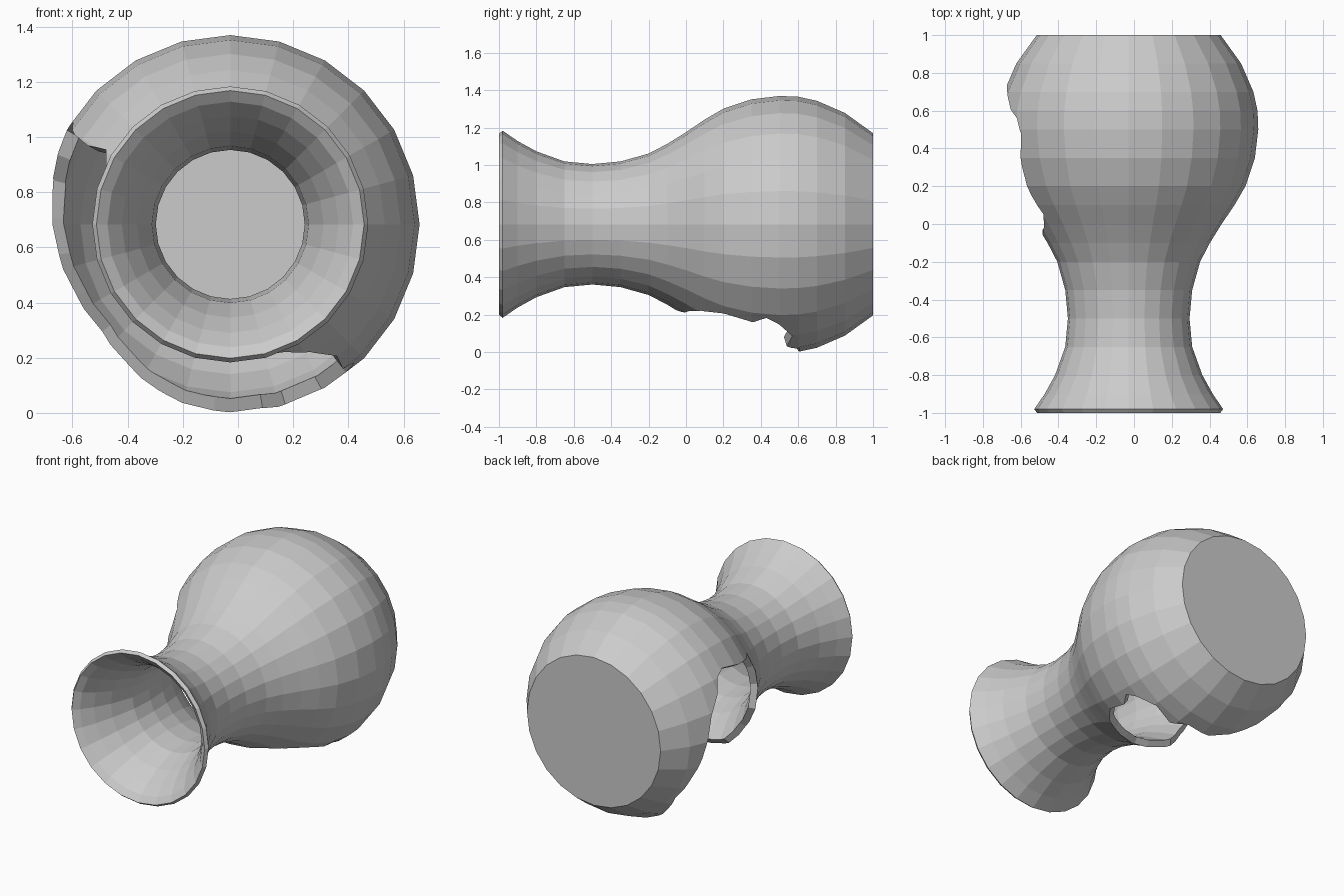
import bpy, bmesh
from math import sin, cos, radians
from mathutils import Vector

if "Cube" in bpy.data.objects:
    bpy.data.objects.remove(bpy.data.objects["Cube"])

AXIS_X, AXIS_Z = -0.028, 0.683
WALL, SIDES = 0.052, 24

# Outer profile as (y, radius), mouth to base
PROFILE = [(-1.0, .485), (-.98, .5), (-.9, .445), (-.8, .39), (-.65, .336), (-.5, .322),
           (-.35, .336), (-.2, .378), (-.1, .43), (0, .492), (.1, .56), (.2, .618),
           (.35, .668), (.5, .686), (.6, .682), (.7, .66), (.85, .595), (1.0, .487)]


def radius_at(y):
    for (y0, r0), (y1, r1) in zip(PROFILE, PROFILE[1:]):
        if y0 <= y <= y1:
            return r0 + (r1 - r0) * (y - y0) / (y1 - y0)
    return PROFILE[-1][1]


def polar(angle, y, r):
    a = radians(angle)
    return Vector((AXIS_X + r * cos(a), y, AXIS_Z + r * sin(a)))


def make_object(name, bm):
    bmesh.ops.recalc_face_normals(bm, faces=bm.faces[:])
    mesh = bpy.data.meshes.new(name)
    bm.to_mesh(mesh)
    bm.free()
    obj = bpy.data.objects.new(name, mesh)
    bpy.context.collection.objects.link(obj)
    return obj


# Vase: outer wall, rim, inner wall and thick floor
inner = [(y, radius_at(y) - WALL) for y, r in PROFILE[2:-1]]
loop = [(.95, radius_at(.95) - WALL)] + inner[::-1] + [(-.97, .445)] + PROFILE
bm = bmesh.new()
rings = [[bm.verts.new(polar(360 * i / SIDES, y, r)) for i in range(SIDES)] for y, r in loop]
for a, b in zip(rings, rings[1:]):
    for i in range(SIDES):
        j = (i + 1) % SIDES
        bm.faces.new((a[i], a[j], b[j], b[i]))
bm.faces.new(rings[0])
bm.faces.new(rings[-1])
vase = make_object("broken_vase", bm)

# Jagged hole outline on the surface: (angle around axis, y)
HOLE = [(149, .05), (160, -.02), (176, -.06), (195, -.03), (215, -.05), (235, -.02),
        (255, -.05), (267, -.06), (280, -.02), (293, .02), (302, .08), (309, .2),
        (308, .36), (312, .43), (308, .5), (299, .57), (287, .54), (280, .61), (265, .6),
        (250, .68), (235, .76), (220, .82), (205, .8), (190, .76), (178, .73),
        (166, .69), (158, .61), (150, .56), (147, .48), (150, .3), (151, .15)]

# Cutter: a cone from the vase axis out through the jagged outline
bm = bmesh.new()
centre = polar(0, .33, 0)
apex = bm.verts.new(centre)
far = bm.verts.new(polar(230, .33, 2.2))
edge = [bm.verts.new(centre + 2 * (polar(a, y, radius_at(y)) - centre)) for a, y in HOLE]
for i, v in enumerate(edge):
    w = edge[(i + 1) % len(edge)]
    bm.faces.new((apex, v, w))
    bm.faces.new((far, w, v))
cutter = make_object("hole_cutter", bm)
cutter.hide_render = True

# Break the hole through the wall
mod = vase.modifiers.new("hole", 'BOOLEAN')
mod.operation = 'DIFFERENCE'
mod.solver = 'EXACT'
mod.object = cutter
bpy.context.view_layer.objects.active = vase
bpy.ops.object.modifier_apply(modifier=mod.name)
bpy.data.objects.remove(cutter)
